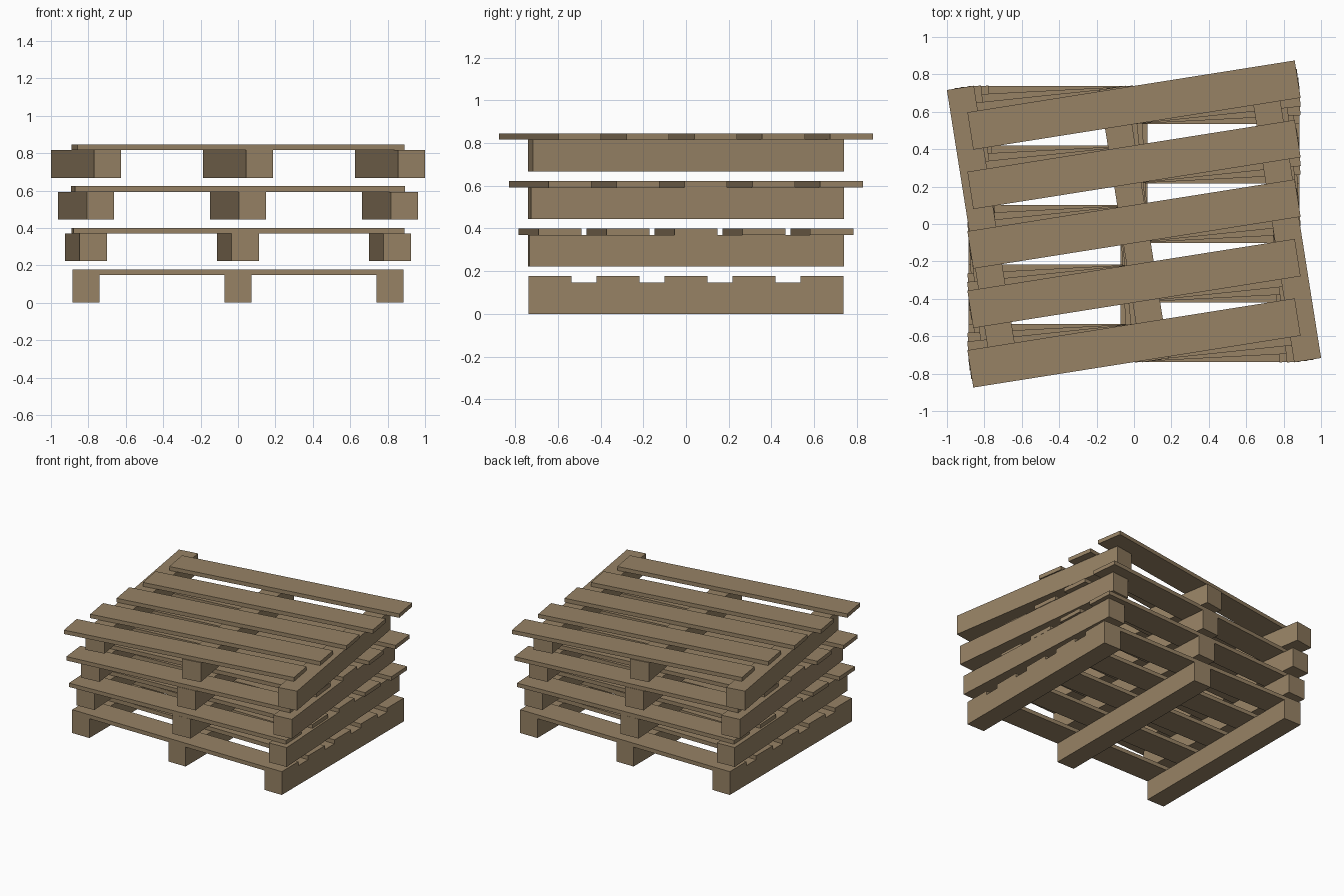
import bpy, math

if "Cube" in bpy.data.objects:
    bpy.data.objects.remove(bpy.data.objects["Cube"])

# One wood colour for everything
wood = bpy.data.materials.new("weathered_wood")
wood.diffuse_color = (0.31, 0.225, 0.13, 1)
wood.use_nodes = True
wood.node_tree.nodes["Principled BSDF"].inputs["Base Color"].default_value = wood.diffuse_color


def plank(name, size, centre, angle):
    """Box of the given size, turned about its own centre."""
    bpy.ops.mesh.primitive_cube_add(size=1, location=centre)
    ob = bpy.context.object
    ob.name = name
    ob.scale = size
    ob.rotation_euler.z = angle
    ob.data.materials.append(wood)
    return ob


LEVELS, STEP = 4, 0.2225
BEAM = (0.146, 1.474, 0.148)     # beams run front to back
BOARD = (1.772, 0.202, 0.030)    # deck boards run side to side

for level in range(LEVELS):
    z = level * STEP
    angle = math.radians(3 * level)   # each pallet is twisted a little further

    # Three support beams
    for i in range(3):
        plank(f"beam_{level}_{i}", BEAM,
              ((i - 1) * 0.813, 0, z + BEAM[2] / 2), angle)

    # Five deck boards
    for i in range(5):
        plank(f"deck_board_{level}_{i}", BOARD,
              (0, (i - 2) * 0.318, z + BEAM[2] + BOARD[2] / 2), angle)
